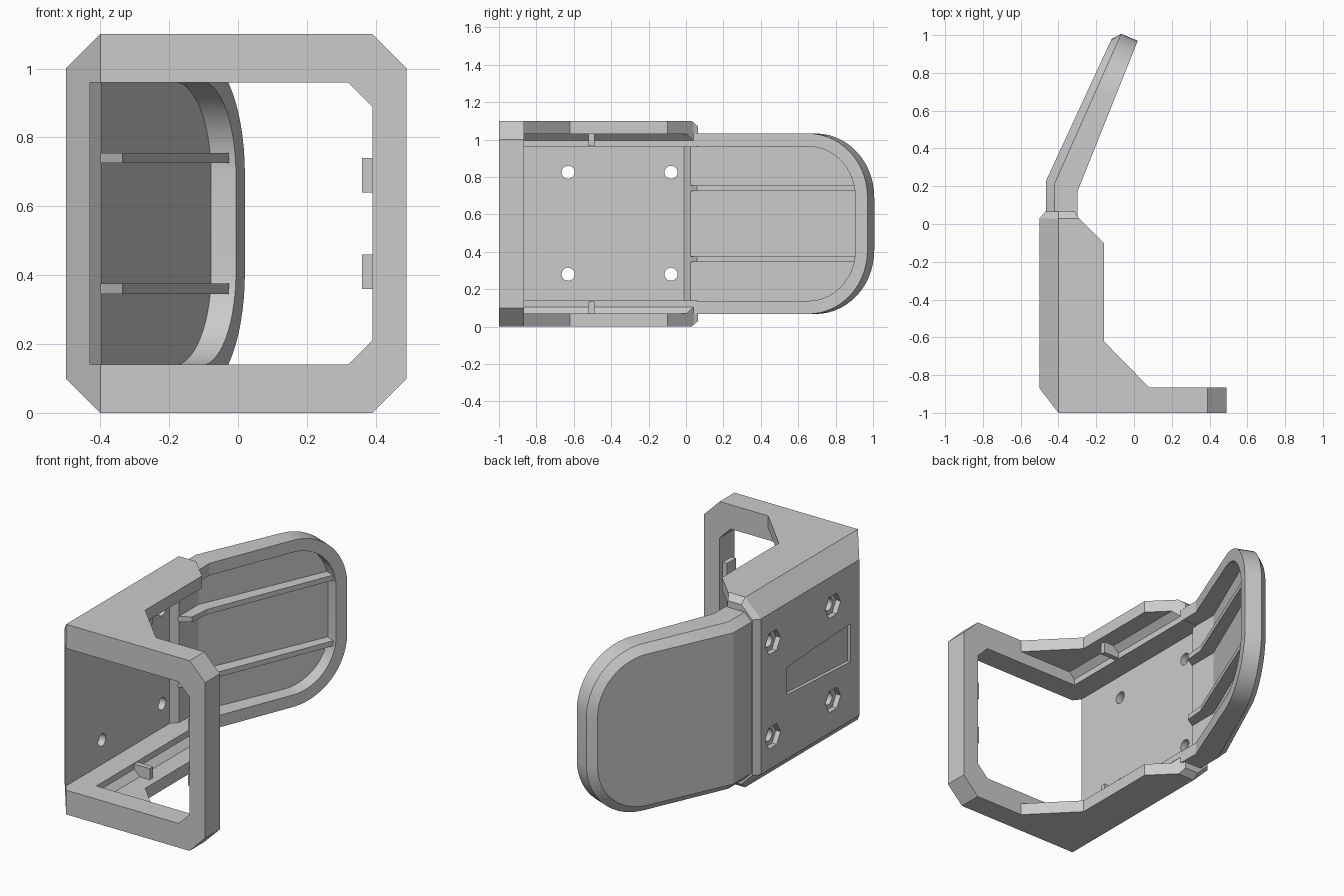
import bpy, bmesh, math
from mathutils import Vector

if "Cube" in bpy.data.objects:
    bpy.data.objects.remove(bpy.data.objects["Cube"])

grey = bpy.data.materials.new("light_grey")
grey.use_nodes = True
colour = (0.6, 0.6, 0.6, 1)
grey.diffuse_color = colour
grey.node_tree.nodes["Principled BSDF"].inputs["Base Color"].default_value = colour

MID = 0.55  # mirror height


def finish(name, bm):
    bmesh.ops.recalc_face_normals(bm, faces=bm.faces)
    mesh = bpy.data.meshes.new(name)
    bm.to_mesh(mesh)
    bm.free()
    mesh.materials.append(grey)
    ob = bpy.data.objects.new(name, mesh)
    bpy.context.collection.objects.link(ob)
    return ob


def loft(name, loops):
    """Closed solid through matching loops of 3D points."""
    bm = bmesh.new()
    rows = [[bm.verts.new(p) for p in loop] for loop in loops]
    n = len(rows[0])
    for a, b in zip(rows, rows[1:]):
        for i in range(n):
            j = (i + 1) % n
            bm.faces.new((a[i], a[j], b[j], b[i]))
    bm.faces.new(rows[0])
    bm.faces.new(rows[-1])
    return finish(name, bm)


def plan(name, pts, z0, z1):
    return loft(name, [[(x, y, z) for x, y in pts] for z in (z0, z1)])


def along_y(name, pts, y0, y1):
    return loft(name, [[(x, y, z) for x, z in pts] for y in (y0, y1)])


def along_x(name, pts, x0, x1):
    return loft(name, [[(x, y, z) for y, z in pts] for x in (x0, x1)])


def mirrored(half):
    """Complete a profile by reflecting it about the mid height."""
    return half + [(x, 2 * MID - z) for x, z in reversed(half)]


def boolean(ob, tool, operation):
    mod = ob.modifiers.new(operation, 'BOOLEAN')
    mod.operation, mod.object, mod.solver = operation, tool, 'EXACT'
    bpy.context.view_layer.objects.active = ob
    bpy.ops.object.modifier_apply(modifier=mod.name)
    bpy.data.objects.remove(tool)


def polygon(y, z, r, n):
    return [(y + r * math.cos(math.tau * i / n), z + r * math.sin(math.tau * i / n))
            for i in range(n)]


# Bracket body: chamfered tube trimmed to the plan outline
def octagon(y, g):
    half = [(-0.4, g), (-0.5 + g, 0.1)]
    right = [(0.49, 0.1), (0.39, g)]
    ring = half + [(x, 2 * MID - z) for x, z in reversed(half)]
    ring += [(x, 2 * MID - z) for x, z in reversed(right)] + right
    return [(x, y, z) for x, z in ring]


body = loft("bracket_body", [octagon(-1, 0), octagon(0.03, 0), octagon(0.065, 0.03)])
outline = [(-0.6, 0.1), (-0.6, -0.74), (-0.4, -1), (0.5, -1), (0.5, -0.865),
           (0.08, -0.865), (-0.16, -0.62), (-0.16, -0.1), (-0.3, 0.04), (-0.33, 0.1)]
boolean(body, plan("trim", outline, -0.1, 1.2), 'INTERSECT')

# Hollow behind the front frame, with a stepped corner rail
hollow = mirrored([(-0.43, 0.14), (-0.3, 0.14), (-0.3, 0.105), (-0.265, 0.07), (0.6, 0.07)])
boolean(body, along_y("hollow", hollow, -0.865, 0.2), 'DIFFERENCE')
window = mirrored([(-0.43, 0.14), (0.32, 0.14), (0.39, 0.21)])
boolean(body, along_y("window", window, -1.1, -0.85), 'DIFFERENCE')

# Screw holes, nut pockets and the shallow back recess
for y in (-0.63, -0.08):
    for z in (0.28, 0.825):
        boolean(body, along_x("hole", polygon(y, z, 0.035, 24), -0.6, -0.4), 'DIFFERENCE')
        boolean(body, along_x("nut", polygon(y, z, 0.07, 6), -0.6, -0.47), 'DIFFERENCE')
recess = [(-0.21, 0.47), (-0.21, 0.63), (-0.79, 0.66), (-0.79, 0.44)]
boolean(body, along_x("recess", recess, -0.6, -0.48), 'DIFFERENCE')

# Small stops on the frame bar and the corner rails
for i, z in enumerate((0.36, 0.64)):
    plan(f"frame_tab_{i}", [(0.36, -0.97), (0.4, -0.97), (0.4, -0.89), (0.36, -0.89)], z, z + 0.1)
for i, z in enumerate((0.06, 0.965)):
    plan(f"rail_stop_{i}", [(-0.32, -0.52), (-0.2, -0.52), (-0.2, -0.49), (-0.32, -0.49)], z, z + 0.075)

# Bent paddle tray: flat rounded loops, then folded along one line
START, BEND, END = 0.025, 0.2, 1.06


def tray_loop(inset, t):
    r, hw = 0.34 - inset, 0.4825 - inset
    end, steps = END - inset, 14
    arc = [(end - r + r * math.sin(a), hw - r + r * math.cos(a))
           for a in (math.pi / 2 * i / steps for i in range(steps + 1))]
    half = [(START, hw)] + arc
    return [(u, t, MID + z) for u, z in half] + [(u, t, MID - z) for u, z in reversed(half)]


def fold(co):
    u, t, z = co
    k = (u - BEND) / (END - BEND)
    inner, outer = Vector((-0.3, 0.17)), Vector((-0.465, 0.23))
    if k <= 0:
        f = (u - START) / (BEND - START)
        inner.y = START + f * (inner.y - START)
        outer.y = START + f * (outer.y - START)
    else:
        inner = inner.lerp(Vector((0.02, 0.97)), k)
        outer = outer.lerp(Vector((-0.1, 1.02)), k)
    p = inner.lerp(outer, t)
    return Vector((p.x, p.y, z))


bm = bmesh.new()
levels = [(0.07, 0.58), (0.07, 0), (0, 0), (0, 0.73), (0.045, 1)]
rows = [[bm.verts.new(p) for p in tray_loop(*lv)] for lv in levels]
for a, b in zip(rows, rows[1:]):
    for i in range(len(a) - 1):
        bm.faces.new((a[i], a[i + 1], b[i + 1], b[i]))
bm.faces.new(rows[0])
bm.faces.new(rows[-1])
bmesh.ops.bisect_plane(bm, geom=bm.verts[:] + bm.edges[:] + bm.faces[:],
                       plane_co=(BEND, 0, 0), plane_no=(1, 0, 0))
for v in bm.verts:
    v.co = fold(v.co)
paddle = finish("paddle_tray", bm)
bpy.ops.object.select_all(action='DESELECT')
paddle.select_set(True)
bpy.context.view_layer.objects.active = paddle
bpy.ops.object.shade_smooth_by_angle(angle=math.radians(20))

# Sloped step from the wall up to the tray floor
plan("floor_step", [(-0.44, -0.01), (-0.43, -0.01), (-0.396, 0.025), (-0.44, 0.06)], 0.14, 0.96)

# Stiffening ribs on the tray floor
rib = [(-0.41, 0.022), (-0.396, 0.022), (-0.335, 0.06), (-0.325, 0.18), (-0.02, 0.925),
       (-0.07, 0.95), (-0.41, 0.2)]
for i, z in enumerate((0.345, 0.725)):
    plan(f"tray_rib_{i}", rib, z, z + 0.03)
